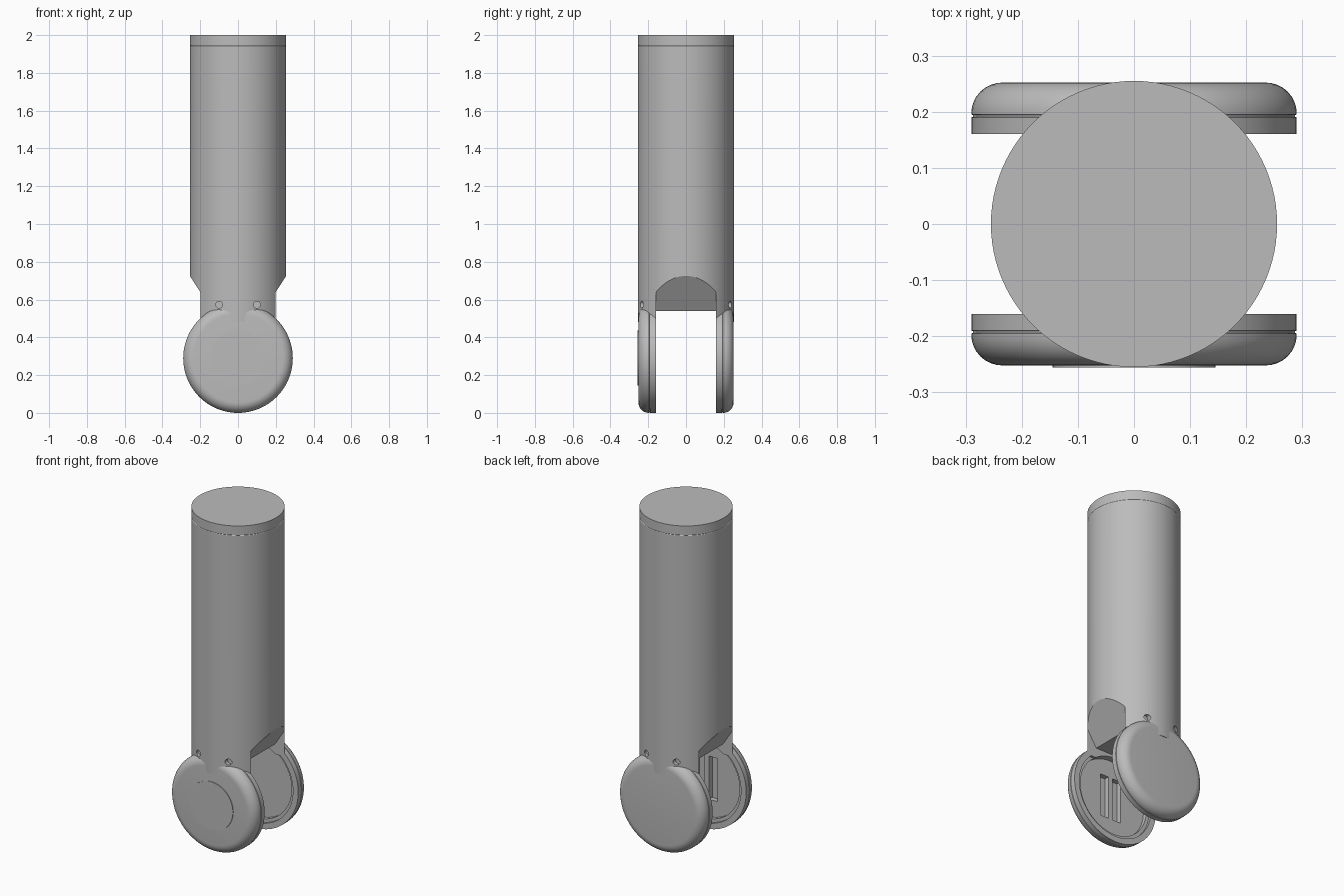
import bpy, bmesh, math
from mathutils import Matrix, Vector

cube = bpy.data.objects.get("Cube")
if cube:
    bpy.data.objects.remove(cube, do_unlink=True)

grey = bpy.data.materials.new("plain_grey")
grey.use_nodes = True
colour = (0.5, 0.5, 0.5, 1)
grey.diffuse_color = colour
grey.node_tree.nodes["Principled BSDF"].inputs["Base Color"].default_value = colour

TUBE_R, DISC_R, GAP, FACE = 0.255, 0.29, 0.16, 0.252


def make(name, bm):
    bmesh.ops.remove_doubles(bm, verts=bm.verts, dist=0.00001)
    bmesh.ops.recalc_face_normals(bm, faces=bm.faces)
    mesh = bpy.data.meshes.new(name)
    bm.to_mesh(mesh)
    bm.free()
    mesh.materials.append(grey)
    ob = bpy.data.objects.new(name, mesh)
    bpy.context.collection.objects.link(ob)
    return ob


def lathe(name, profile, matrix=Matrix(), steps=96):
    """Spin (radius, height) points around z, then place the result."""
    bm = bmesh.new()
    verts = [bm.verts.new((r, 0, h)) for r, h in profile]
    edges = [bm.edges.new(pair) for pair in zip(verts, verts[1:])]
    bmesh.ops.spin(bm, geom=verts + edges, axis=(0, 0, 1), cent=(0, 0, 0),
                   angle=math.tau, steps=steps, use_duplicate=False)
    bmesh.ops.remove_doubles(bm, verts=bm.verts, dist=0.00001)
    bmesh.ops.transform(bm, matrix=matrix, verts=bm.verts)
    return make(name, bm)


def prism(name, outline, y0, y1):
    """Extrude an (x, z) outline along y."""
    bm = bmesh.new()
    face = bm.faces.new([bm.verts.new((x, y0, z)) for x, z in outline])
    new = bmesh.ops.extrude_face_region(bm, geom=[face])["geom"]
    bmesh.ops.translate(bm, vec=(0, y1 - y0, 0),
                        verts=[v for v in new if isinstance(v, bmesh.types.BMVert)])
    return make(name, bm)


def rod(name, r, x, z, y0, y1):
    """Cylinder along y."""
    place = Matrix.Translation((x, y0, z)) @ Matrix.Rotation(-math.pi / 2, 4, "X")
    return lathe(name, [(0, 0), (r, 0), (r, y1 - y0), (0, y1 - y0)], place, 64)


def cut(ob, cutter):
    mod = ob.modifiers.new("cut", "BOOLEAN")
    mod.operation, mod.solver, mod.object = "DIFFERENCE", "EXACT", cutter
    bpy.context.view_layer.objects.active = ob
    bpy.ops.object.modifier_apply(modifier=mod.name)
    bpy.data.objects.remove(cutter, do_unlink=True)


def smooth(ob):
    bpy.ops.object.select_all(action="DESELECT")
    ob.select_set(True)
    bpy.context.view_layer.objects.active = ob
    bpy.ops.object.shade_smooth_by_angle(angle=math.radians(30))


# Tube with a slim top band
tube = lathe("arm_tube", [(0, 0.48), (TUBE_R, 0.48), (TUBE_R, 1.94), (TUBE_R - 0.002, 1.943),
                          (TUBE_R, 1.946), (TUBE_R, 2), (0, 2)])

# Fork opening: sloped shoulders above, flat underside between the legs
cut(tube, prism("gap_cutter", [(-0.4, 0.3), (0.4, 0.3), (0.4, 0.949), (0.255, 0.725),
                               (0.135, 0.54), (-0.135, 0.54), (-0.255, 0.725), (-0.4, 0.949)],
                -GAP, GAP))

# Keep the disc recess clear of the legs
cut(tube, rod("recess_cutter", 0.235, 0, DISC_R, -0.2, 0.2))

# Disc half-profile: rounded outer rim, stepped recess on the inner face
fillet = 0.055
rim = [(0, 0.2), (0.235, 0.2), (0.235, 0.175), (0.255, 0.175), (0.255, GAP),
       (DISC_R, GAP), (DISC_R, 0.19), (DISC_R - 0.003, 0.191), (DISC_R - 0.003, 0.194),
       (DISC_R, 0.195)]
for i in range(9):
    a = math.radians(90 * i / 8)
    rim.append((DISC_R - fillet + fillet * math.cos(a),
                FACE - fillet + fillet * math.sin(a)))
rim.append((0, FACE))

discs = {}
for side, sign in (("front", -1), ("back", 1)):
    turn = Matrix.Rotation(-sign * math.pi / 2, 4, "X")
    discs[side] = lathe(side + "_joint_disc", rim,
                        Matrix.Translation((0, 0, DISC_R)) @ turn)
    # Screw holes beside the neck
    for x in (-0.1, 0.1):
        ends = sorted((sign * 0.215, sign * 0.3))
        for part in (tube, discs[side]):
            cut(part, rod("hole_cutter", 0.018, x, 0.573, *ends))

# Slot on the inner face of the front disc, with a central bar
cut(discs["front"], prism("slot_cutter", [(-0.07, 0.16), (0.07, 0.16), (0.07, 0.42),
                                          (-0.07, 0.42)], -0.23, -0.19))
prism("slot_bar", [(-0.015, 0.16), (0.015, 0.16), (0.015, 0.42), (-0.015, 0.42)], -0.235, -0.2)

# Thin round cover on the front disc
cover = rod("front_cover", 0.145, 0, DISC_R, -0.256, -0.25)

for ob in (tube, cover, *discs.values()):
    smooth(ob)
